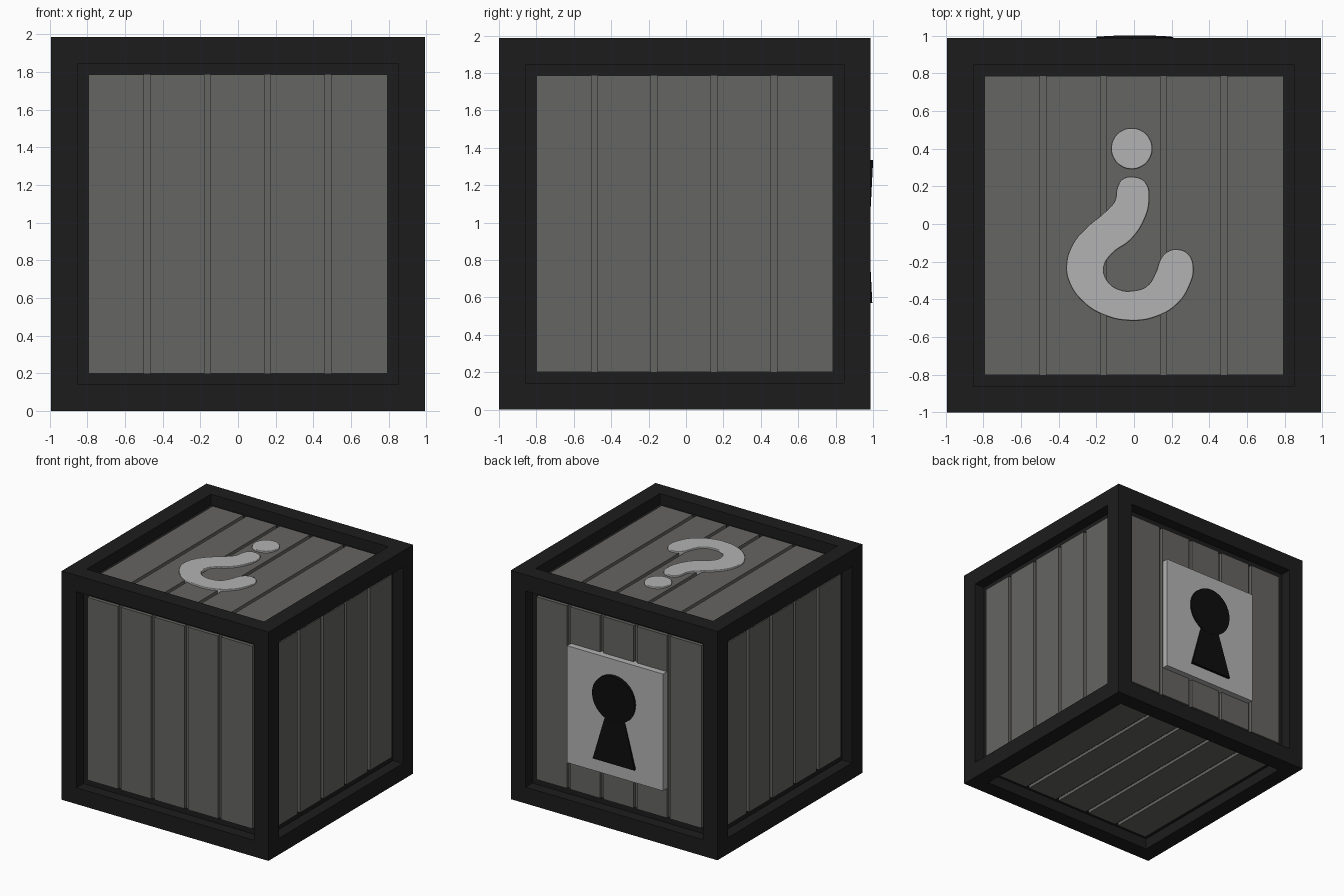
import bpy, bmesh
from math import radians, cos, sin, tau
from mathutils import Matrix, Vector

if "Cube" in bpy.data.objects:
    bpy.data.objects.remove(bpy.data.objects["Cube"])

S = 1.986                      # crate edge length
H = S / 2
C = Vector((0, -0.007, H))     # crate centre
BORDER, RECESS, GROOVE = 0.2, 0.065, 0.03


def material(name, r, g, b):
    m = bpy.data.materials.new(name)
    m.diffuse_color = (r, g, b, 1)
    m.use_nodes = True
    m.node_tree.nodes["Principled BSDF"].inputs["Base Color"].default_value = m.diffuse_color
    return m


DARK = material("dark_frame", 0.012, 0.012, 0.012)
WOOD = material("grey_wood", 0.13, 0.128, 0.123)
PALE = material("pale_metal", 0.45, 0.45, 0.45)
BLACK = material("black", 0.004, 0.004, 0.004)


def add_mesh(name, bm, mat):
    bmesh.ops.recalc_face_normals(bm, faces=bm.faces)
    me = bpy.data.meshes.new(name)
    bm.to_mesh(me)
    bm.free()
    me.materials.append(mat)
    ob = bpy.data.objects.new(name, me)
    bpy.context.collection.objects.link(ob)
    return ob


def add_box(bm, lo, hi, mat=Matrix()):
    lo, hi = Vector(lo), Vector(hi)
    m = mat @ Matrix.Translation((lo + hi) / 2) @ Matrix.Diagonal((*(hi - lo), 1))
    bmesh.ops.create_cube(bm, size=1, matrix=m)


# Frame: a cube with every side sunk in to the groove floor
bm = bmesh.new()
bmesh.ops.create_cube(bm, size=S, matrix=Matrix.Translation(C))
sides = bm.faces[:]
bmesh.ops.inset_individual(bm, faces=sides, thickness=BORDER)
bmesh.ops.inset_individual(bm, faces=sides, thickness=0, depth=-(RECESS + GROOVE))
add_mesh("frame", bm, DARK)

# Planks: five boards on each side, local z pointing outward
RX = Matrix.Rotation(radians(90), 4, 'X')
turns = {"top": Matrix(), "bottom": RX @ RX}
for i, side in enumerate(("front", "right", "back", "left")):
    turns[side] = Matrix.Rotation(radians(90 * i), 4, 'Z') @ RX
inner = H - BORDER
cuts = [-0.483, -0.163, 0.157, 0.477]
for side, turn in turns.items():
    bm = bmesh.new()
    place = Matrix.Translation(C) @ turn
    lefts = [-inner] + [c + 0.016 for c in cuts]
    rights = [c - 0.016 for c in cuts] + [inner]
    for a, b in zip(lefts, rights):
        add_box(bm, (a, -inner, H - RECESS - GROOVE), (b, inner, H - RECESS), place)
    # wood-coloured groove floor
    add_box(bm, (-inner, -inner, H - RECESS - GROOVE - 0.02),
            (inner, inner, H - RECESS - GROOVE + 0.003), place)
    add_mesh(side + "_planks", bm, WOOD)


# Lid emblem: filled closed curves, slightly raised
def raised_shape(name, pts):
    cu = bpy.data.curves.new(name, 'CURVE')
    cu.dimensions, cu.fill_mode = '2D', 'BOTH'
    cu.extrude, cu.bevel_depth, cu.offset = 0.02, 0.006, -0.006
    cu.resolution_u = 5
    sp = cu.splines.new('BEZIER')
    sp.bezier_points.add(len(pts) - 1)
    for p, (x, y) in zip(sp.bezier_points, pts):
        p.co = (x, y, 0)
        p.handle_left_type = p.handle_right_type = 'AUTO'
    sp.use_cyclic_u = True
    cu.materials.append(PALE)
    ob = bpy.data.objects.new(name, cu)
    ob.location.z = S - RECESS + 0.014 - 0.026
    bpy.context.collection.objects.link(ob)


hook = [(-.01, .25), (.06, .22), (.08, .13), (.05, .015), (-.02, -.085), (-.12, -.16),
        (-.16, -.23), (-.14, -.305), (-.075, -.35), (-.005, -.355), (.07, -.33),
        (.115, -.26), (.143, -.186), (.18, -.147), (.228, -.135), (.287, -.16),
        (.315, -.23), (.29, -.335), (.228, -.425), (.12, -.49), (-.016, -.512),
        (-.165, -.48), (-.272, -.41), (-.34, -.315), (-.358, -.22), (-.325, -.11),
        (-.25, -.02), (-.15, .065), (-.102, .12), (-.087, .195), (-.06, .237)]
raised_shape("lid_hook_emblem", hook)
raised_shape("lid_round_emblem", [(-.012 + .108 * cos(tau * i / 12), .4 + .108 * sin(tau * i / 12))
                                  for i in range(12)])

# Lock plate on the back
bm = bmesh.new()
add_box(bm, (-0.46, 0.9, 0.455), (0.46, 0.974, 1.47))
add_mesh("lock_plate", bm, PALE)

# Keyhole: tilted disc and flared slot, bottoms leaning outward
bm = bmesh.new()
tilt = Matrix.Rotation(radians(90 - 3), 4, 'X')
bmesh.ops.create_cone(bm, cap_ends=True, segments=32, radius1=0.205, radius2=0.205, depth=0.03,
                      matrix=Matrix.Translation((0.005, 0.975, 1.13)) @ tilt)
add_mesh("keyhole_disc", bm, BLACK)

bm = bmesh.new()
rows = [(-0.2, 0.57, 0.996), (0.2, 0.57, 0.996), (0.085, 0.99, 0.975), (-0.085, 0.99, 0.975)]
front = [bm.verts.new((x, y, z)) for x, z, y in rows]
back = [bm.verts.new((x, 0.95, z)) for x, z, y in rows]
bm.faces.new(front)
bm.faces.new(back[::-1])
for i in range(4):
    j = (i + 1) % 4
    bm.faces.new((front[i], back[i], back[j], front[j]))
add_mesh("keyhole_slot", bm, BLACK)
